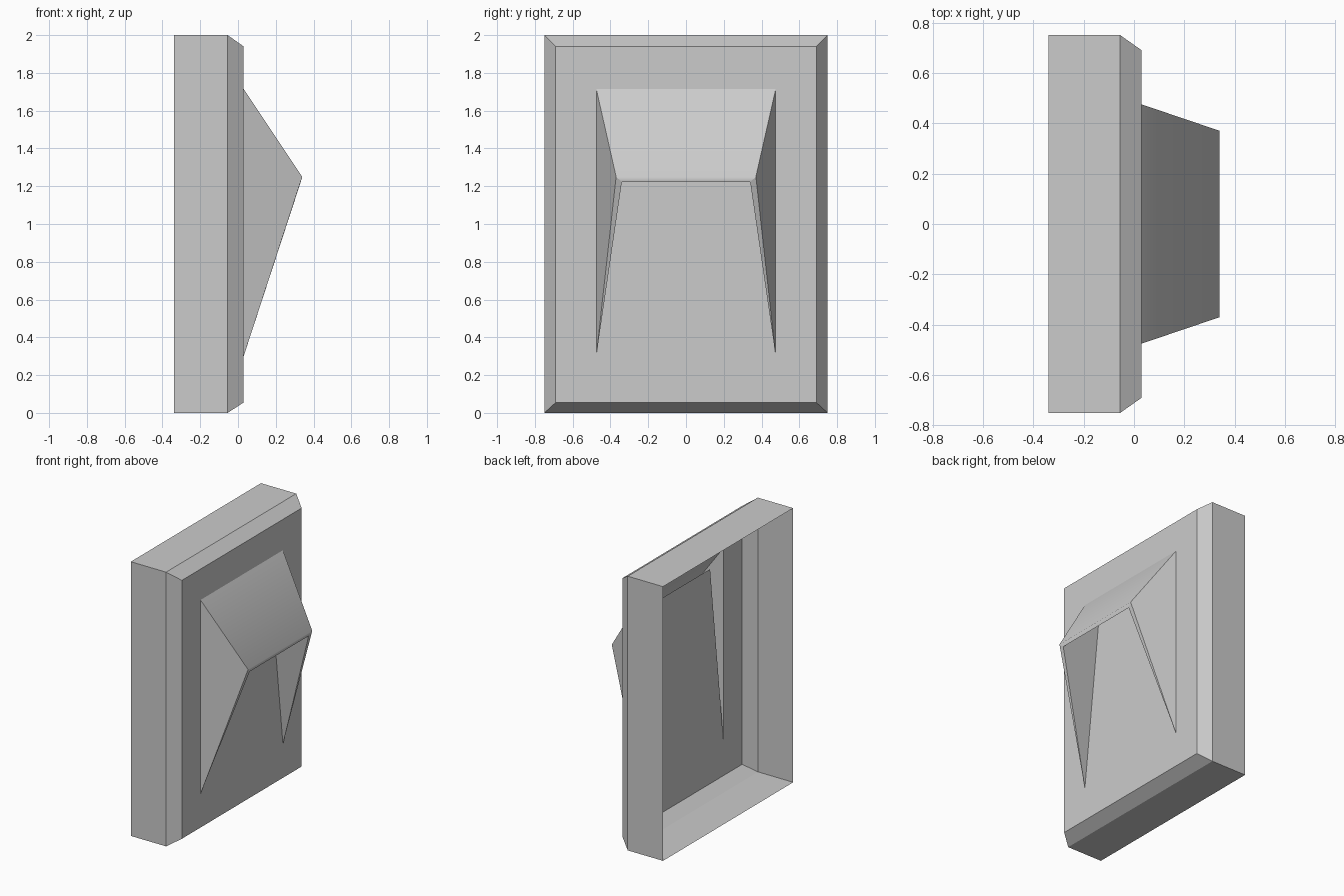
import bpy

if "Cube" in bpy.data.objects:
    bpy.data.objects.remove(bpy.data.objects["Cube"])


def make_object(name, verts, faces, smooth=()):
    mesh = bpy.data.meshes.new(name)
    mesh.from_pydata(verts, [], faces)
    for i in smooth:
        mesh.polygons[i].use_smooth = True
    mesh.update()
    obj = bpy.data.objects.new(name, mesh)
    bpy.context.collection.objects.link(obj)
    return obj


def rect(x, half_width, bottom, top):
    w = half_width
    return [(x, -w, bottom), (x, w, bottom), (x, w, top), (x, -w, top)]


# Casing: open back, side walls, bevelled edge, front plate with hood opening
loops = [rect(-0.34, 0.75, 0, 2), rect(-0.055, 0.75, 0, 2),
         rect(0.03, 0.69, 0.055, 1.94), rect(0.03, 0.475, 0.30, 1.715)]
verts = [v for loop in loops for v in loop]
faces = []
for k in range(len(loops) - 1):
    for i in range(4):
        j = (i + 1) % 4
        faces.append((4 * k + i, 4 * k + j, 4 * k + 4 + j, 4 * k + 4 + i))
make_object("vent_casing", verts, faces)

# Hood: one profile of (x, half width, z), mirrored in y
profile = {"root": (0.03, 0.475, 1.715), "rim": (0.34, 0.37, 1.25),
           "toe": (0.03, 0.475, 0.30), "lip": (0.332, 0.34, 1.222),
           "inner": (0.03, 0.32, 1.62)}
names = list(profile)
verts = [(x, s * y, z) for s in (-1, 1) for x, y, z in profile.values()]


def left(n):
    return names.index(n)


def right(n):
    return left(n) + len(names)


# Faces spanning the width: top, lip, ceiling, recessed plate
faces = [(left(a), right(a), right(b), left(b)) for a, b in
         (("rim", "root"), ("lip", "rim"), ("inner", "lip"), ("toe", "inner"))]
# Side triangles: outer cheek, thin edge, inner cheek
for tri in (("toe", "rim", "root"), ("toe", "lip", "rim"), ("toe", "inner", "lip")):
    faces.append(tuple(left(n) for n in tri))
    faces.append(tuple(right(n) for n in reversed(tri)))
make_object("vent_hood", verts, faces, smooth=(0, 1))
